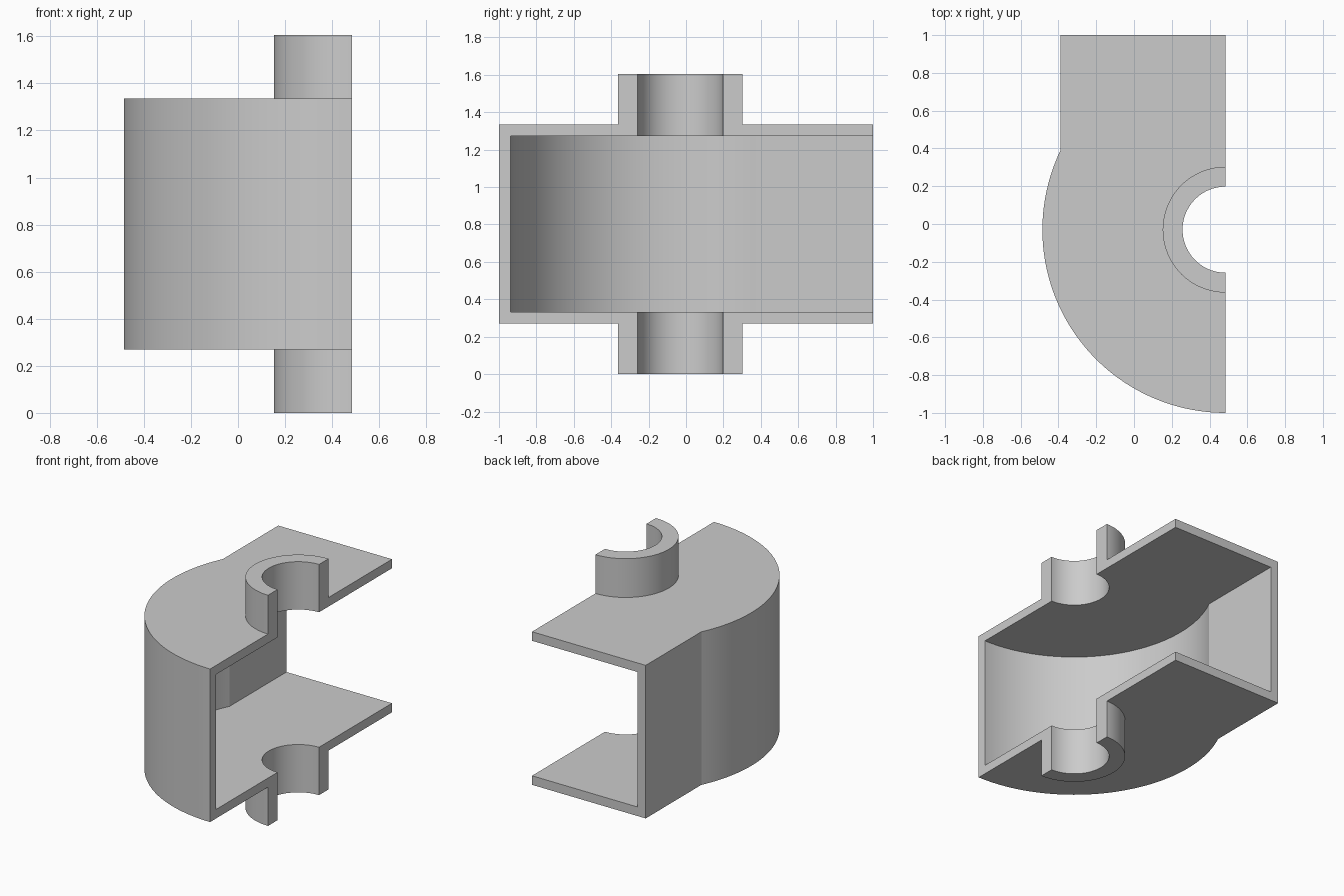
import bpy
import bmesh
from math import cos, sin, pi, acos, radians

cube = bpy.data.objects.get("Cube")
if cube:
    bpy.data.objects.remove(cube, do_unlink=True)

CX, CY = 0.485, -0.03          # shared axis of the shell and the collars
HEIGHT = 1.605
WALL = 0.063

grey = bpy.data.materials.new("plain_grey")
grey.use_nodes = True
colour = (0.6, 0.6, 0.6, 1)
grey.diffuse_color = colour
grey.node_tree.nodes["Principled BSDF"].inputs["Base Color"].default_value = colour


def arc(radius, start, end, steps):
    return [(CX + radius * cos(start + (end - start) * i / steps),
             CY + radius * sin(start + (end - start) * i / steps))
            for i in range(steps + 1)]


def prism(name, outline, z0, z1):
    bm = bmesh.new()
    face = bm.faces.new([bm.verts.new((x, y, z0)) for x, y in outline])
    grown = bmesh.ops.extrude_face_region(bm, geom=[face])["geom"]
    bmesh.ops.translate(bm, vec=(0, 0, z1 - z0),
                        verts=[v for v in grown if isinstance(v, bmesh.types.BMVert)])
    bmesh.ops.recalc_face_normals(bm, faces=bm.faces)
    mesh = bpy.data.meshes.new(name)
    bm.to_mesh(mesh)
    bm.free()
    mesh.materials.append(grey)
    obj = bpy.data.objects.new(name, mesh)
    bpy.context.collection.objects.link(obj)
    return obj


def shell_outline(radius, side_x, back_y, far_x):
    # Straight side running into a round front, extended past the section plane
    meet = pi + acos((CX - side_x) / radius) * -1
    curve = arc(radius, meet, 1.5 * pi, 64)
    return [(side_x, back_y)] + curve + [(far_x, CY - radius), (far_x, back_y)]


def combine(target, tool, operation):
    mod = target.modifiers.new(operation.title(), "BOOLEAN")
    mod.operation = operation
    mod.solver = "EXACT"
    mod.object = tool
    tool.hide_render = True
    bpy.context.view_layer.objects.active = target
    bpy.ops.object.modifier_apply(modifier=mod.name)
    bpy.data.objects.remove(tool, do_unlink=True)


# Outer shell with the collars joined above and below
housing = prism("sectioned_housing", shell_outline(0.97, -0.39, 1.0, 1.0), 0.27, HEIGHT - 0.27)
collars = prism("collars", arc(0.333, 0, 2 * pi, 96)[:-1], 0, HEIGHT)
combine(housing, collars, "UNION")

# Hollow chamber open at the back, and the bore through both collars
chamber = prism("chamber_cutter", shell_outline(0.97 - WALL, -0.39 + WALL, 1.3, 1.3),
                0.27 + WALL, HEIGHT - 0.27 - WALL)
combine(housing, chamber, "DIFFERENCE")
bore = prism("bore_cutter", arc(0.228, 0, 2 * pi, 96)[:-1], -0.2, HEIGHT + 0.2)
combine(housing, bore, "DIFFERENCE")

# Flat section plane
section = prism("section_cutter", [(CX, -2), (2, -2), (2, 2), (CX, 2)], -1, 3)
combine(housing, section, "DIFFERENCE")

bpy.ops.object.select_all(action="DESELECT")
housing.select_set(True)
bpy.context.view_layer.objects.active = housing
bpy.ops.object.shade_smooth_by_angle(angle=radians(20))
